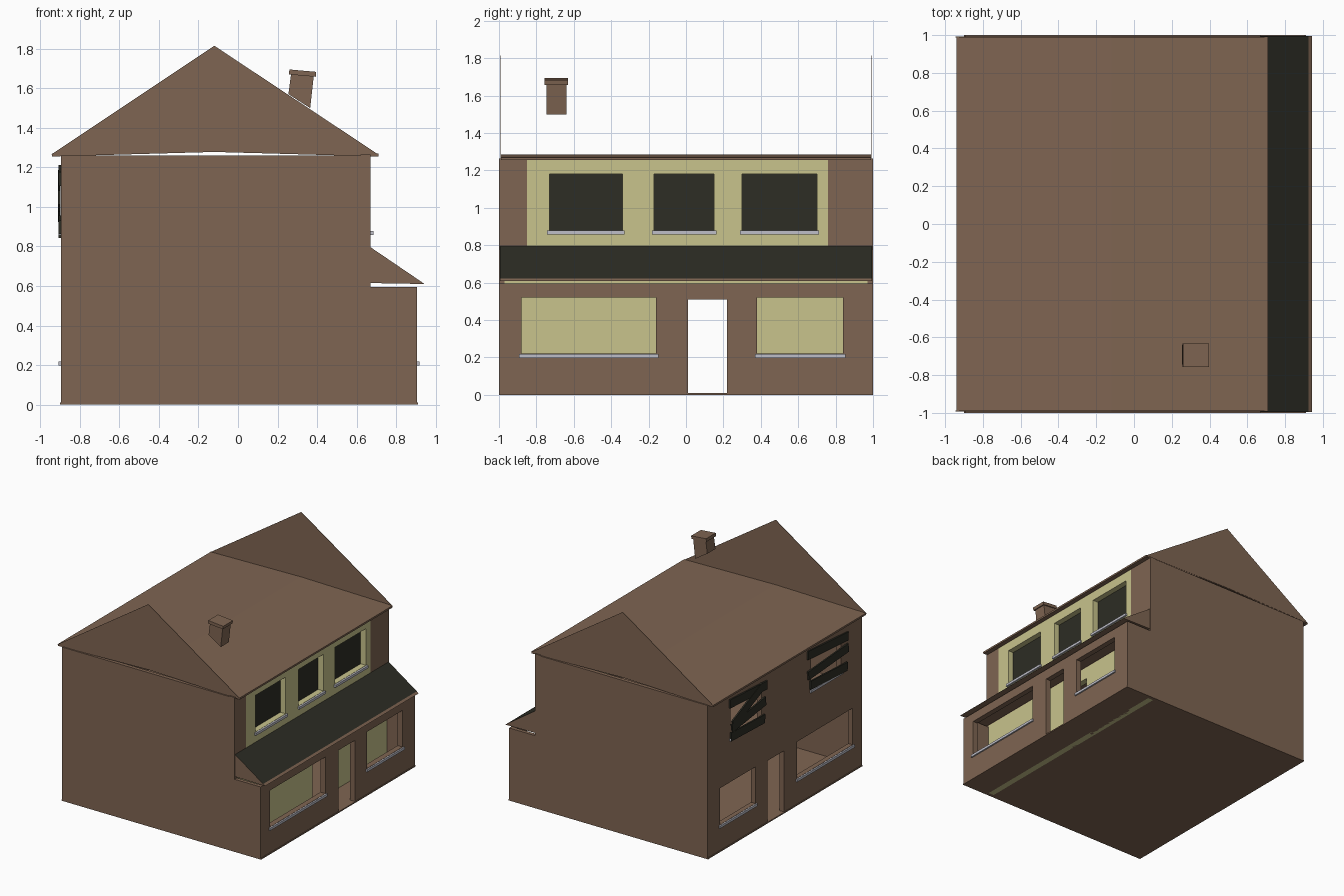
import bpy, bmesh, math
from mathutils import Matrix, Vector

if "Cube" in bpy.data.objects:
    bpy.data.objects.remove(bpy.data.objects["Cube"])


def material(name, rgb):
    m = bpy.data.materials.new(name)
    m.diffuse_color = (*rgb, 1)
    m.use_nodes = True
    m.node_tree.nodes["Principled BSDF"].inputs["Base Color"].default_value = m.diffuse_color
    return m


BROWN = material("brown_wall", (0.212, 0.130, 0.084))
CREAM = material("cream_plaster", (0.578, 0.546, 0.262))
DARK = material("dark_slate", (0.026, 0.026, 0.018))
GREY = material("pale_grey_sill", (0.52, 0.52, 0.58))


def finish(name, bm, *mats):
    me = bpy.data.meshes.new(name)
    bmesh.ops.recalc_face_normals(bm, faces=bm.faces)
    bm.normal_update()
    bm.to_mesh(me)
    bm.free()
    ob = bpy.data.objects.new(name, me)
    bpy.context.collection.objects.link(ob)
    for m in mats:
        me.materials.append(m)
    return ob


def box(name, x, y, z, mat, tilt=0):
    """Box from three (low, high) ranges, optionally turned about x."""
    bm = bmesh.new()
    centre = Vector([(a + b) / 2 for a, b in (x, y, z)])
    size = [b - a for a, b in (x, y, z)]
    bmesh.ops.create_cube(bm, size=1, matrix=Matrix.Translation(centre)
                          @ Matrix.Rotation(tilt, 4, 'X') @ Matrix.Diagonal((*size, 1)))
    return finish(name, bm, mat)


def prism(name, profile, y0, y1, *mats):
    """Extrude an x-z profile along y."""
    bm = bmesh.new()
    face = bm.faces.new([bm.verts.new((x, y0, z)) for x, z in profile])
    ext = bmesh.ops.extrude_face_region(bm, geom=[face])
    verts = [v for v in ext["geom"] if isinstance(v, bmesh.types.BMVert)]
    bmesh.ops.translate(bm, verts=verts, vec=(0, y1 - y0, 0))
    return finish(name, bm, *mats)


def wall(name, x, thick, top, holes, cream=()):
    """Wall across x with rectangular holes; cells inside the cream areas get slot 1.
    The wall spans x to x + thick."""
    areas = list(holes) + list(cream)
    ys = sorted({-1, 1} | {v for a in areas for v in a[:2]})
    zs = sorted({0, top} | {v for a in areas for v in a[2:]})

    def inside(y, z, rects):
        return any(a < y < b and c < z < d for a, b, c, d in rects)

    bm = bmesh.new()
    for y0, y1 in zip(ys, ys[1:]):
        for z0, z1 in zip(zs, zs[1:]):
            cy, cz = (y0 + y1) / 2, (z0 + z1) / 2
            if inside(cy, cz, holes):
                continue
            f = bm.faces.new([bm.verts.new((x, y, z)) for y, z in
                              ((y0, z0), (y1, z0), (y1, z1), (y0, z1))])
            f.material_index = int(inside(cy, cz, cream))
    bmesh.ops.remove_doubles(bm, verts=bm.verts, dist=1e-5)
    ret = bmesh.ops.extrude_face_region(bm, geom=list(bm.faces), use_keep_orig=True)
    verts = [v for v in ret["geom"] if isinstance(v, bmesh.types.BMVert)]
    bmesh.ops.translate(bm, verts=verts, vec=(thick, 0, 0))
    return finish(name, bm, BROWN, CREAM)


# Openings as (y low, y high, z low, z high)
DOOR = (0.01, 0.22, 0.01, 0.51)
LOWER = [(-0.88, -0.16, 0.22, 0.52), (0.38, 0.84, 0.22, 0.52)]
UPPER_SIDE = [(-0.73, -0.34, 0.88, 1.18), (0.30, 0.70, 0.88, 1.18)]
UPPER_SHOP = UPPER_SIDE + [(-0.17, 0.15, 0.88, 1.18)]

# Long walls
wall("porch_front_wall", 0.86, 0.045, 0.595, [DOOR] + LOWER)
wall("left_wall", -0.895, 0.04, 1.26, [DOOR] + LOWER + UPPER_SIDE)
wall("right_wall", 0.62, 0.05, 1.265, [DOOR] + UPPER_SHOP,
     [(-0.97, 0.97, 0.0, 0.61), (-0.85, 0.76, 0.78, 1.255)])

# End walls, for the main house and the porch
for side, y in (("front", (-1, -0.97)), ("back", (0.97, 1))):
    box(side + "_end_wall", (-0.895, 0.67), y, (0, 1.26), BROWN)
    box(side + "_porch_end_wall", (0.66, 0.905), y, (0, 0.595), BROWN)

# Floors
box("ground_floor", (-0.9, 0.91), (-1, 1), (0, 0.01), BROWN)
box("upper_floor", (-0.86, 0.63), (-0.98, 0.98), (0.66, 0.68), BROWN)

# Dark glass in the upper right windows
for i, (y0, y1, z0, z1) in enumerate(UPPER_SHOP):
    box(f"dark_pane_{i}", (0.615, 0.622), (y0 - 0.02, y1 + 0.02), (z0 - 0.02, z1 + 0.02), DARK)

# Window sills
for label, x, windows in (("porch", (0.87, 0.917), LOWER),
                          ("upper", (0.63, 0.685), UPPER_SHOP),
                          ("left", (-0.907, -0.86), LOWER + UPPER_SIDE)):
    for i, (y0, y1, z0, z1) in enumerate(windows):
        box(f"{label}_sill_{i}", x, (y0 - 0.012, y1 + 0.012), (z0 - 0.022, z0 - 0.002), GREY)

# Boards nailed over the upper left windows: centre y, z, length, tilt
BOARDS = [(0.48, 1.155, 0.48, 3), (0.48, 0.99, 0.44, -8), (0.49, 0.885, 0.44, 2),
          (0.49, 1.07, 0.42, -24),
          (-0.55, 1.16, 0.52, 4), (-0.55, 1.03, 0.52, -4), (-0.56, 0.91, 0.48, 3)]
for i, (y, z, length, tilt) in enumerate(BOARDS):
    x = -0.903 - 0.002 * (i % 2)
    box(f"window_board_{i}", (x - 0.005, x + 0.008), (y - length / 2, y + length / 2),
        (z - 0.035, z + 0.035), DARK, math.radians(tilt))

# Nearly flat roof deck with the two upright gables
prism("roof_deck", [(-0.94, 1.255), (-0.94, 1.27), (-0.12, 1.284), (0.71, 1.27),
                    (0.71, 1.255), (-0.12, 1.278)], -0.99, 0.99, BROWN)
for side, y in (("front", -0.992), ("back", 0.988)):
    prism(side + "_gable", [(-0.945, 1.265), (-0.12, 1.815), (0.71, 1.265), (-0.12, 1.28)],
          y, y + 0.004, BROWN)

# Lean-to porch roof: dark slope, brown edge strip and ends
porch = prism("porch_roof", [(0.66, 0.615), (0.66, 0.803), (0.925, 0.623), (0.942, 0.610)],
              -0.995, 0.995, BROWN, DARK)
for p in porch.data.polygons:
    if p.normal.z > 0.3 and p.center.x < 0.85:
        p.material_index = 1

# Leaning chimney with cap
prism("chimney_stack", [(0.255, 1.57), (0.365, 1.50), (0.383, 1.66), (0.268, 1.67)],
      -0.745, -0.64, BROWN)
prism("chimney_cap", [(0.257, 1.67), (0.393, 1.658), (0.396, 1.683), (0.26, 1.695)],
      -0.757, -0.632, BROWN)
